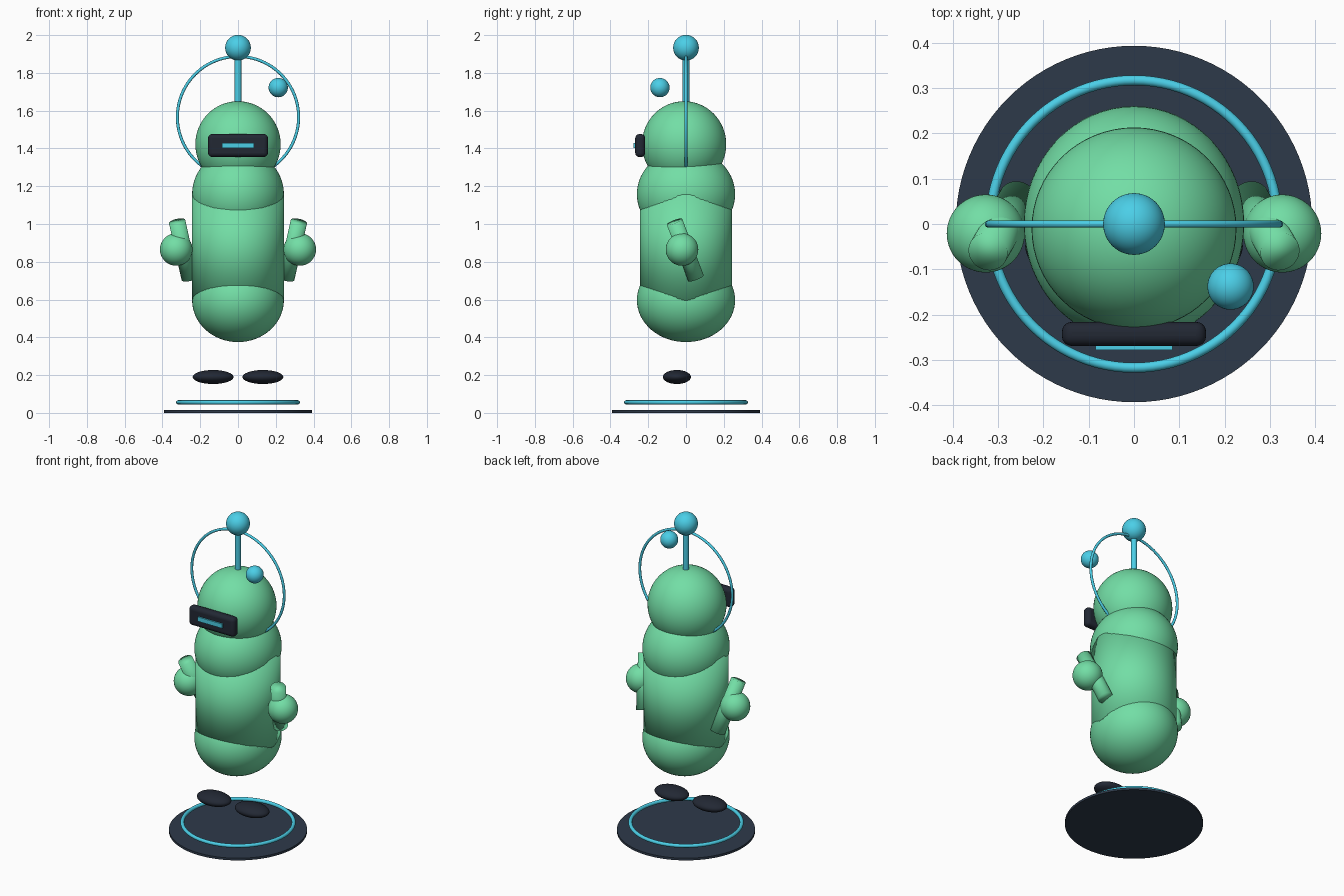
import bpy
from mathutils import Vector

if "Cube" in bpy.data.objects:
    bpy.data.objects.remove(bpy.data.objects["Cube"])


def material(name, rgb):
    m = bpy.data.materials.new(name)
    m.diffuse_color = (*rgb, 1)
    m.use_nodes = True
    m.node_tree.nodes["Principled BSDF"].inputs["Base Color"].default_value = m.diffuse_color
    return m


GREEN = material("green_shell", (0.17, 0.73, 0.38))
CYAN = material("cyan_glow", (0.07, 0.62, 0.80))
NAVY = material("navy_base", (0.027, 0.042, 0.068))
DARK = material("dark_visor", (0.016, 0.021, 0.034))


def finish(name, mat, smooth=True):
    ob = bpy.context.object
    ob.name = name
    ob.data.materials.append(mat)
    bpy.ops.object.transform_apply(location=False, rotation=True, scale=True)
    if smooth:
        bpy.ops.object.shade_smooth()
    else:
        bpy.ops.object.shade_smooth_by_angle()
    return ob


def ellipsoid(name, mat, loc, radii):
    bpy.ops.mesh.primitive_uv_sphere_add(segments=64, ring_count=32, radius=1, location=loc)
    bpy.context.object.scale = radii
    return finish(name, mat)


def ball(name, mat, loc, r):
    return ellipsoid(name, mat, loc, (r, r, r))


def rod(name, mat, a, b, r, smooth=False, sides=64):
    a, b = Vector(a), Vector(b)
    bpy.ops.mesh.primitive_cylinder_add(vertices=sides, radius=r, depth=(b - a).length,
                                        location=(a + b) / 2)
    bpy.context.object.rotation_euler = (b - a).to_track_quat('Z', 'Y').to_euler()
    return finish(name, mat, smooth)


def ring(name, mat, loc, major, minor, rot=(0, 0, 0)):
    bpy.ops.mesh.primitive_torus_add(major_segments=96, minor_segments=16, location=loc,
                                     rotation=rot, major_radius=major, minor_radius=minor)
    return finish(name, mat)


def box(name, mat, lo, hi, bevel=0):
    lo, hi = Vector(lo), Vector(hi)
    bpy.ops.mesh.primitive_cube_add(size=1, location=(lo + hi) / 2)
    bpy.context.object.scale = hi - lo
    ob = finish(name, mat, False)
    if bevel:
        mod = ob.modifiers.new("rounded_edges", 'BEVEL')
        mod.width, mod.segments = bevel, 5
    return ob


# Hover base with glowing ring
rod("base_disc", NAVY, (0, 0, 0), (0, 0, 0.014), 0.393, sides=96)
ring("base_ring", CYAN, (0, 0, 0.056), 0.317, 0.011)

# Torso: tube with a domed end at top and bottom
rod("torso", GREEN, (0, 0, 0.595), (0, 0, 1.155), 0.243, smooth=True)
ellipsoid("lower_torso", GREEN, (0, 0, 0.597), (0.243, 0.26, 0.222))
ellipsoid("upper_torso", GREEN, (0, 0, 1.158), (0.243, 0.26, 0.238))

# Head with visor and light strip
ellipsoid("head", GREEN, (0, -0.01, 1.422), (0.226, 0.223, 0.228))
box("visor", DARK, (-0.159, -0.269, 1.355), (0.159, -0.216, 1.476), 0.022)
box("visor_light", CYAN, (-0.085, -0.278, 1.402), (0.085, -0.262, 1.429))

# Antenna, upright halo and floating orb
rod("antenna", CYAN, (0, 0, 1.62), (0, 0, 1.90), 0.018, sides=32)
ball("antenna_tip", CYAN, (0, 0, 1.933), 0.068)
ring("halo", CYAN, (0, 0, 1.566), 0.321, 0.008, (1.5708, 0, 0))
ball("floating_orb", CYAN, (0.213, -0.138, 1.722), 0.051)

# Arms, hands and feet on both sides
for side, s in (("left", -1), ("right", 1)):
    rod(side + "_arm", GREEN, (s * 0.322, -0.061, 1.012), (s * 0.256, 0.053, 0.713), 0.044,
        smooth=True, sides=32)
    ball(side + "_hand", GREEN, (s * 0.327, -0.021, 0.865), 0.086)
    ellipsoid(side + "_foot", DARK, (s * 0.132, -0.048, 0.19), (0.108, 0.074, 0.037))
